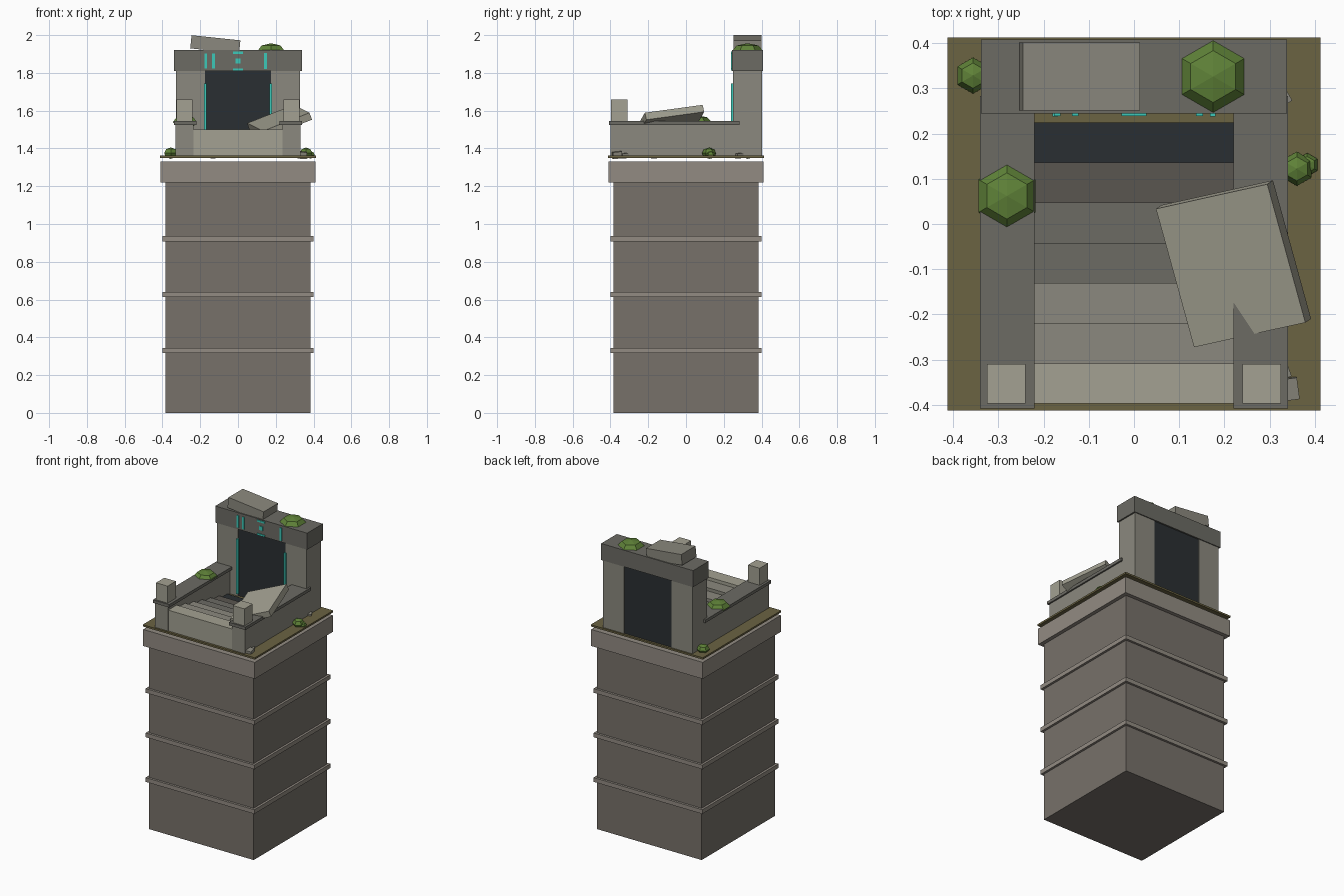
import bpy, bmesh
from math import radians, cos, sin, pi

if "Cube" in bpy.data.objects:
    bpy.data.objects.remove(bpy.data.objects["Cube"])


def mat(name, hexa):
    def lin(i):
        c = int(hexa[i:i + 2], 16) / 255
        return c / 12.92 if c < 0.04 else ((c + 0.055) / 1.055) ** 2.4
    m = bpy.data.materials.new(name)
    m.diffuse_color = (lin(0), lin(2), lin(4), 1)
    m.use_nodes = True
    m.node_tree.nodes["Principled BSDF"].inputs["Base Color"].default_value = m.diffuse_color
    return m


BRICK = mat("tower_stone", "77716a")
TRIM = mat("trim_stone", "928b82")
PALE = mat("pale_stone", "a3a192")
STONE = mat("mid_stone", "8b897e")
GREY = mat("dark_stone", "6c6b64")
DEEP = mat("deep_stone", "5a5650")
DARK = mat("doorway_dark", "2a2f32")
MOSS = mat("moss", "6b6342")
LEAF = mat("leaf", "5f8238")
GLOW = mat("glow_teal", "3cc8b8")


def finish(name, bm, m):
    me = bpy.data.meshes.new(name)
    bmesh.ops.recalc_face_normals(bm, faces=bm.faces)
    bm.to_mesh(me)
    bm.free()
    me.materials.append(m)
    ob = bpy.data.objects.new(name, me)
    bpy.context.collection.objects.link(ob)
    return ob


def block(name, m, x, y, z):
    """Box from (min, max) ranges on each axis."""
    bm = bmesh.new()
    bmesh.ops.create_cube(bm, size=1)
    for v in bm.verts:
        v.co = [lo + (hi - lo) * (c + 0.5) for c, (lo, hi) in zip(v.co, (x, y, z))]
    return finish(name, bm, m)


def tilted(name, m, size, loc, rot):
    """Box given by size, turned about its centre."""
    ob = block(name, m, *[(-s / 2, s / 2) for s in size])
    ob.location = loc
    ob.rotation_euler = [radians(a) for a in rot]
    return ob


def bush(name, x, y, z, r, h):
    """Squashed six-sided ball."""
    bm = bmesh.new()
    rings = [[bm.verts.new((r * k * cos(pi / 2 + i * pi / 3),
                            r * k * sin(pi / 2 + i * pi / 3), h * t)) for i in range(6)]
             for k, t in ((0.7, -0.7), (1, 0), (0.7, 0.7))]
    top, bottom = bm.verts.new((0, 0, h)), bm.verts.new((0, 0, -h))
    for i in range(6):
        j = (i + 1) % 6
        for a, b in zip(rings, rings[1:]):
            bm.faces.new((a[i], a[j], b[j], b[i]))
        bm.faces.new((rings[2][i], rings[2][j], top))
        bm.faces.new((rings[0][j], rings[0][i], bottom))
    finish(name, bm, LEAF).location = (x, y, z)


# Tower with bands and cap
def square(h):
    return (-h, h)


block("tower_body", BRICK, square(.385), square(.385), (0, 1.225))
for i, z in enumerate((.33, .627, .922)):
    block(f"tower_band_{i}", TRIM, square(.4), square(.4), (z - .014, z + .014))
block("tower_cap", TRIM, square(.41), square(.41), (1.22, 1.33))
block("moss_plate", MOSS, square(.412), square(.412), (1.35, 1.362))

# Steps going down from the front toward the doorway
shades = [PALE, STONE, STONE, GREY, GREY, DEEP, DARK]
for i, m in enumerate(shades):
    y = -.397 + i * .0888
    block(f"step_{i}", m, square(.235), (y, y + .0888), (1.355, 1.5 - i * .0215))

# Side walls, copings, posts, doorway pillars and glowing strips
for side, s in (("left", -1), ("right", 1)):
    def span(a, b):
        return tuple(sorted((s * a, s * b)))
    block(f"{side}_wall", STONE, span(.235, .33), (-.4, .27), (1.355, 1.527))
    block(f"{side}_coping", GREY, span(.22, .34), (-.408, .283), (1.525, 1.545))
    block(f"{side}_post", PALE, span(.24, .325), (-.397, -.31), (1.545, 1.658))
    block(f"{side}_pillar", STONE, span(.175, .328), (.25, .402), (1.355, 1.815))
    block(f"{side}_glow_strip", GLOW, span(.168, .18), (.238, .252), (1.38, 1.745))

# Doorway and lintel
block("doorway", DARK, square(.176), (.256, .398), (1.355, 1.815))
block("lintel", GREY, square(.338), (.244, .408), (1.81, 1.92))

# Abstract glowing inlays on the lintel: x centre, z centre, width, height
inlays = [(-.17, 1.863, .014, .08), (-.13, 1.863, .014, .08),
          (0, 1.907, .055, .012), (0, 1.863, .026, .026), (0, 1.818, .055, .012),
          (.145, 1.863, .016, .085)]
for i, (x, z, w, h) in enumerate(inlays):
    block(f"inlay_{i}", GLOW, (x - w / 2, x + w / 2), (.239, .246), (z - h / 2, z + h / 2))

# Fallen slab and loose top block
tilted("fallen_slab", PALE, (.27, .32, .04), (.22, -.088, 1.543), (8, -21, 12.5))
tilted("loose_block", STONE, (.26, .15, .07), (-.12, .326, 1.951), (0, 6, 0))

# Rubble
for i, (x, y, z, a, r) in enumerate(((.338, -.365, 1.365, .048, 8),
                                     (.325, -.325, 1.362, .035, 20),
                                     (.325, .28, 1.362, .035, 30),
                                     (-.14, -.165, 1.362, .035, 25))):
    tilted(f"rubble_{i}", STONE, (a, a, a * .75), (x, y, z), (6, 4, r))

# Bushes
for i, b in enumerate(((.175, .326, 1.917, .082, .04), (-.281, .062, 1.54, .073, .035),
                       (-.356, .328, 1.375, .04, .03), (.36, .122, 1.375, .038, .03),
                       (.383, .131, 1.366, .026, .02))):
    bush(f"bush_{i}", *b)
